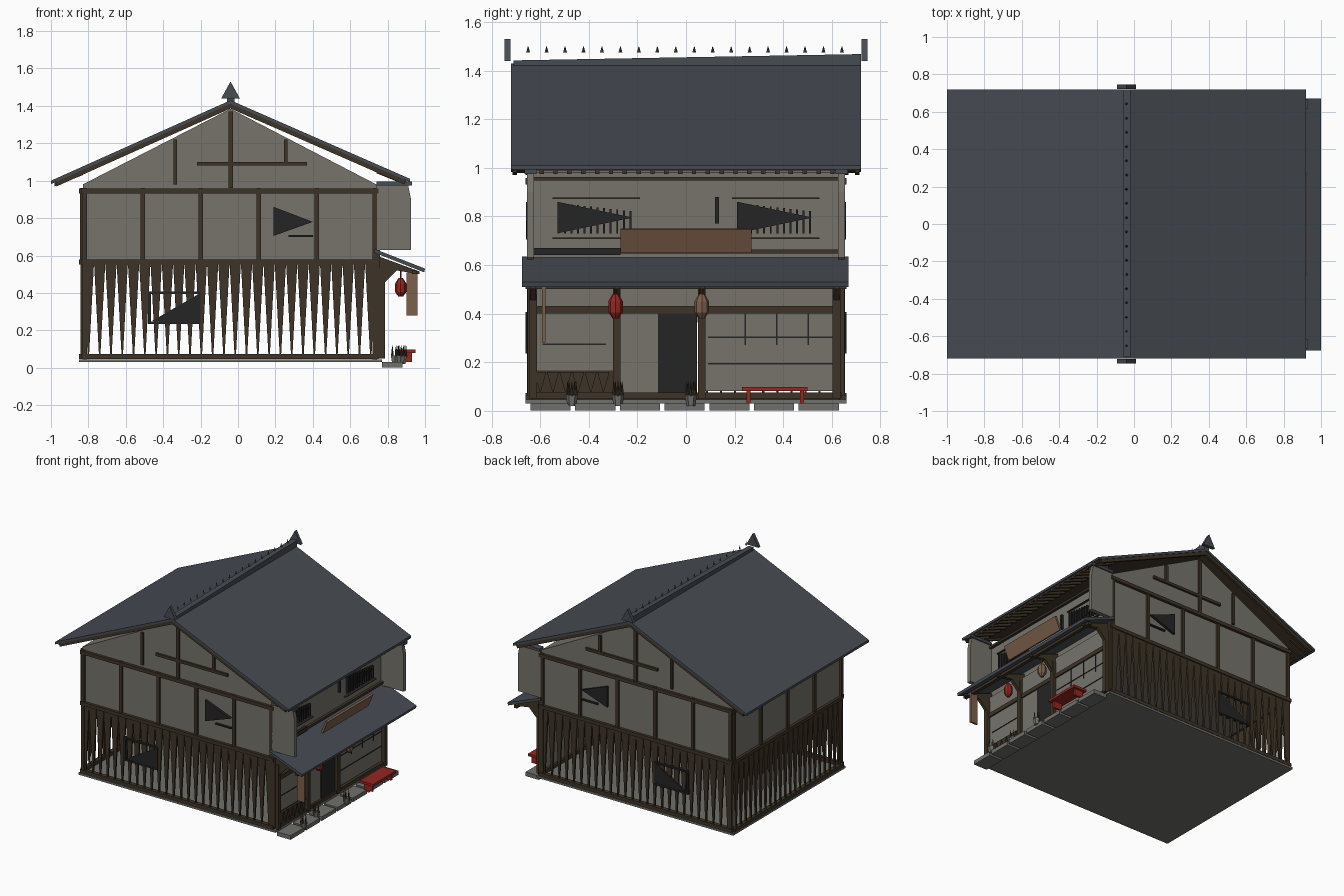
import bpy, bmesh, math
from mathutils import Vector, Matrix

cube = bpy.data.objects.get("Cube")
if cube:
    bpy.data.objects.remove(cube)


def material(name, r, g, b):
    m = bpy.data.materials.new(name)
    m.use_nodes = True
    m.diffuse_color = (r, g, b, 1)
    bsdf = next(n for n in m.node_tree.nodes if n.type == 'BSDF_PRINCIPLED')
    bsdf.inputs["Base Color"].default_value = (r, g, b, 1)
    bsdf.inputs["Roughness"].default_value = 0.9
    return m


SLATE = material("slate blue", .062, .072, .086)
PLASTER = material("grey plaster", .18, .173, .148)
WOOD = material("dark brown wood", .048, .034, .02)
BLACK = material("charcoal", .018, .018, .019)
TAN = material("tan board", .2, .115, .068)
RED = material("lacquer red", .3, .02, .015)
STONE = material("grey stone", .16, .16, .15)


class Part:
    """Collects simple solids into one object."""
    def __init__(self, name, mat):
        self.name, self.mat, self.bm = name, mat, bmesh.new()

    def box(self, x0, x1, y0, y1, z0, z1):
        return self.prism('y', [(x0, z0), (x1, z0), (x1, z1), (x0, z1)], y0, y1)

    def prism(self, axis, pts, lo, hi):
        def place(p, d):
            return (d, p[0], p[1]) if axis == 'x' else (p[0], d, p[1])
        rings = [[self.bm.verts.new(place(p, d)) for p in pts] for d in (lo, hi)]
        self.bm.faces.new(rings[0])
        self.bm.faces.new(rings[1][::-1])
        for i in range(len(pts)):
            j = (i + 1) % len(pts)
            self.bm.faces.new((rings[0][j], rings[0][i], rings[1][i], rings[1][j]))
        return self

    def cone(self, x, y, z, r1, r2, h, sides=6):
        bmesh.ops.create_cone(self.bm, cap_ends=True, segments=sides, radius1=r1, radius2=r2,
                              depth=h, matrix=Matrix.Translation((x, y, z + h / 2)))
        return self

    def done(self):
        bmesh.ops.recalc_face_normals(self.bm, faces=self.bm.faces)
        mesh = bpy.data.meshes.new(self.name)
        self.bm.to_mesh(mesh)
        self.bm.free()
        mesh.materials.append(self.mat)
        ob = bpy.data.objects.new(self.name, mesh)
        bpy.context.collection.objects.link(ob)
        return ob


# House extents
XL, XR, YW, XM = -.83, .74, .64, -.04
FLOOR, MID, TOP = .04, .56, .96

# Foundation and upper storey with gables
Part("foundation", STONE).box(XL - .02, XR + .03, -.66, .66, .03, .045).done()
Part("upper_walls", PLASTER).prism('y', [(XL, MID), (XR, MID), (XR, TOP + .02), (XM, 1.385),
                                         (XL, TOP + .02)], -YW, YW).done()

# Main roof, boards beneath it and barge boards
LEFT, RIGHT, APEX = (-1, 1.0), (.92, 1.01), (XM, 1.43)


def roof_layer(name, mat, up, thick, y0, y1, inset=0):
    part = Part(name, mat)
    for end, s in ((LEFT, 1), (RIGHT, -1)):
        a = (end[0] + inset * s, end[1] + inset * .45 + up)
        b = (APEX[0], APEX[1] + up)
        part.prism('y', [a, b, (b[0], b[1] - thick), (a[0], a[1] - thick)], y0, y1)
    part.done()


roof_layer("roof_tiles", SLATE, 0, .018, -.72, .72)
roof_layer("roof_boards", WOOD, -.018, .012, -.71, .71, .02)
for side, y in (("front", -.715), ("back", .695)):
    roof_layer(side + "_barge_board", WOOD, -.012, .032, y, y + .02, .03)

ridge = Part("ridge_cap", SLATE)
ridge.prism('x', [(-.71, 1.42), (.72, 1.42), (.72, 1.468), (-.71, 1.442)], XM - .02, XM + .02)
for i in range(18):
    ridge.cone(XM, -.65 + i * .076, 1.475, .008, .001, .025, 4)
ridge.done()
finials = Part("ridge_finials", SLATE)
for y in (-.735, .735):
    finials.prism('y', [(XM - .05, 1.44), (XM + .05, 1.44), (XM, 1.53)], y - .012, y + .012)
finials.done()

# Rafter tails under both eaves
rafters = Part("rafter_tails", WOOD)
for i in range(24):
    y = -.66 + i * .057
    rafters.prism('y', [(XR, 1.06), (.9, .99), (.9, .975), (XR, 1.04)], y, y + .018)
    rafters.prism('y', [(XL, 1.05), (-.98, .985), (-.98, .97), (XL, 1.03)], y, y + .018)
rafters.done()

# Timber framing on both gables and the plain long wall
frame = Part("timber_frame", WOOD)
slats = Part("tapered_slats", WOOD)
windows = Part("gable_windows", BLACK)
for s in (-1, 1):
    def g(part, x0, x1, z0, z1, out=.015):
        part.box(x0, x1, min(s * (YW - .01), s * (YW + out)), max(s * (YW - .01), s * (YW + out)), z0, z1)
    for i in range(6):
        x = XL + .01 + i * .31
        g(frame, x - .012, x + .012, FLOOR if i in (0, 5) else MID, TOP)
    for z in (.945, .565, .06):
        g(frame, XL - .01, XR + .01, z - .013, z + .013, .02)
    g(frame, XM - .012, XM + .012, TOP, 1.37)
    g(frame, -.345, -.325, .98, 1.22)
    g(frame, .245, .265, 1.08, 1.22)
    g(frame, -.22, .37, 1.08, 1.1)
    n = 26
    for i in range(n):
        x = XL + .03 + i * (XR - XL - .06) / (n - 1)
        slats.prism('y', [(x - .03, MID), (x + .03, MID), (x + .004, .07), (x - .004, .07)],
                    s * YW, s * (YW + .012))
    # Wedge windows with thin rails
    y0, y1 = s * YW, s * (YW + .018)
    windows.prism('y', [(.19, .86), (.19, .705), (.4, .78)], y0, y1)
    windows.prism('y', [(-.46, .25), (-.2, .24), (-.2, .4)], y0, y1)
    g(windows, .27, .4, .7, .71)
    for z in (.235, .395):
        g(windows, -.48, -.2, z, z + .012, .02)
    g(windows, -.48, -.465, .24, .4, .02)
for i in range(5):
    y = -.63 + i * .315
    frame.box(XL - .015, XL + .01, y - .012, y + .012, MID, TOP)
for z in (.945, .565, .06):
    frame.box(XL - .02, XL + .01, -YW, YW, z - .013, z + .013)
for i in range(22):
    y = -.61 + i * .058
    slats.prism('x', [(y - .028, MID), (y + .028, MID), (y + .004, .07), (y - .004, .07)],
                XL - .012, XL)
frame.done()
slats.done()
windows.done()

# Projecting fire walls with tiled caps
fins, caps = Part("fire_walls", PLASTER), Part("fire_wall_caps", SLATE)
for y in (-.64, .64):
    fins.prism('y', [(XR, .63), (.925, .63), (.925, .9), (.91, .975), (XR, .975)], y - .015, y + .015)
    caps.box(XR, .93, y - .025, y + .025, .975, .995)
fins.done()
caps.done()

# Upper shop face: lattice windows, rails and corner posts
lattice, rails = Part("lattice_windows", BLACK), Part("upper_face_rails", WOOD)
for y in (-.53, .21):
    lattice.prism('x', [(y, .73), (y, .86), (y + .31, .795)], XR, XR + .012)
    for i in range(12):
        lattice.box(XR, XR + .018, y + i * .027, y + i * .027 + .008, .73, .855 - i * .003)
    for z in (.71, .875):
        rails.box(XR, XR + .015, y - .02, y + .34, z - .003, z + .003)
lattice.box(XR, XR + .015, .12, .135, .77, .88)
lattice.box(XR, XR + .02, -.65, -.27, .64, .67)
for z in (.655, .955):
    rails.box(XR, XR + .02, -.64, .64, z - .008, z + .008)
for y in (-.64, .64):
    rails.box(XR, XR + .02, y - .012, y + .012, .06, .97)
lattice.done()
rails.done()

# Awning, its beams and brackets
Part("awning_roof", SLATE).prism('y', [(.73, .635), (1, .53), (.995, .51), (.73, .615)], -.675, .67).done()
beams = Part("awning_beams", WOOD)
beams.box(.93, .955, -.66, .66, .5, .52)
for y in (-.63, -.285, .065, .62):
    beams.prism('y', [(XR, .6), (.97, .515), (.97, .5), (.85, .52), (.77, .44), (XR, .44)], y - .012, y + .012)
    beams.box(XR - .01, .785, y - .016, y + .016, .05, .53)
beams.box(XR, .77, -.63, .63, .4, .43)
beams.box(XR - .01, .775, -.64, .64, .05, .075)
beams.box(XR, .76, -.63, -.29, .075, .165)
beams.done()

# Ground floor shop front panels and door
panels = Part("shop_panels", PLASTER)
for y0, y1, z0, z1 in ((-.62, -.3, .165, .4), (-.27, -.115, .06, .4), (.08, .615, .08, .4), (-.62, .615, .43, .56)):
    panels.box(XR, .76, y0, y1, z0, z1)
panels.done()
door = Part("dark_door", BLACK)
door.box(XR, .765, -.115, .045, .06, .4)
for z in (.19, .3):
    door.box(.76, .764, .09, .61, z, z + .006)
for y in (.24, .37, .5):
    door.box(.76, .764, y, y + .006, .27, .4)
door.box(.76, .764, -.59, -.33, .27, .276)
door.done()
fence = Part("low_fence", WOOD)
for i in range(6):
    y = -.6 + i * .052
    fence.prism('x', [(y - .025, .16), (y + .025, .16), (y, .07)], .765, .78)
fence.done()

# Sign boards
Part("long_sign", TAN).prism('y', [(.87, .655), (.885, .65), (.925, .745), (.91, .75)], -.27, .27).done()
Part("hanging_sign", TAN).box(.9, .96, -.592, -.578, .28, .51).done()

# Lanterns
for name, y, mat in (("red_lantern", -.29, RED), ("tan_lantern", .065, TAN)):
    lamp = Part(name, mat)
    lamp.cone(.87, y, .38, .012, .03, .025, 8).cone(.87, y, .405, .03, .03, .045, 8)
    lamp.cone(.87, y, .45, .03, .012, .03, 8)
    lamp.cone(.87, y, .48, .003, .003, .04, 4).done()

# Bench, paving and potted plants
bench = Part("red_bench", RED).box(.84, .95, .23, .5, .08, .098)
for y in (.25, .47):
    bench.box(.86, .93, y, y + .015, .03, .08)
bench.done()
paving = Part("paving_stones", STONE)
for i in range(7):
    y = -.64 + i * .184
    paving.box(.77, .88, y, y + .165, 0, .03)
paving.done()
pots, plants = Part("plant_pots", STONE), Part("plants", WOOD)
for x, y in ((.88, .02), (.84, -.28), (.87, -.47)):
    pots.cone(x, y, .02, .018, .026, .045)
    for i in range(5):
        a = i * math.tau / 5
        plants.cone(x + .018 * math.cos(a), y + .018 * math.sin(a), .06, .008, .001, .06, 4)
pots.done()
plants.done()
